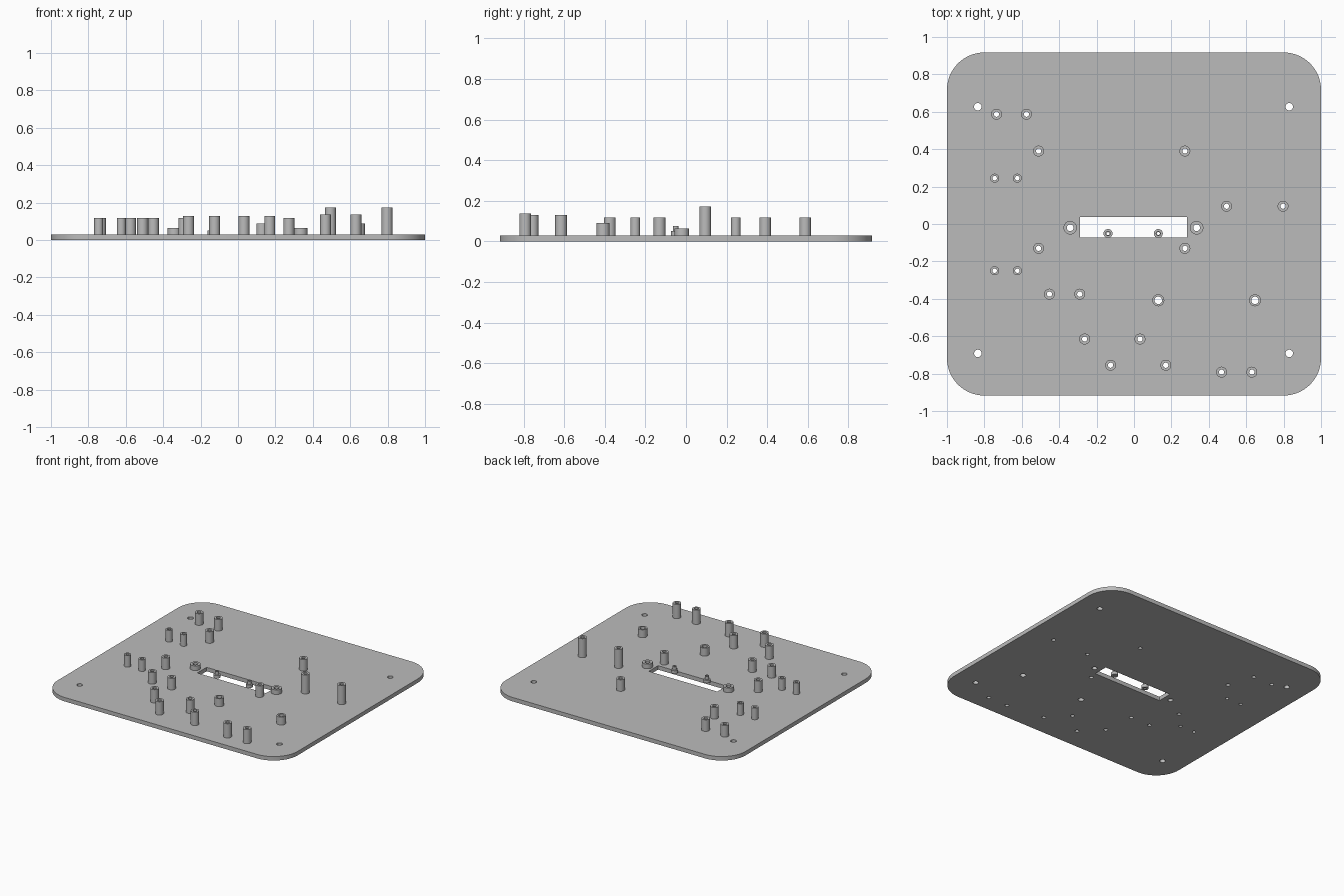
import bpy
from math import sin, cos, pi

cube = bpy.data.objects.get("Cube")
if cube:
    bpy.data.objects.remove(cube, do_unlink=True)

GREY = (0.5, 0.5, 0.5, 1)
mat = bpy.data.materials.new("plain grey")
mat.use_nodes = True
mat.diffuse_color = GREY
mat.node_tree.nodes["Principled BSDF"].inputs["Base Color"].default_value = GREY

THICK = 0.03


def arc(x, y, r, start=0, end=2 * pi, n=32, closed=True):
    steps = n if closed else n + 1
    return [(x + r * cos(start + (end - start) * i / n),
             y + r * sin(start + (end - start) * i / n)) for i in range(steps)]


def rounded_rect(hx, hy, r):
    pts = []
    for k, (sx, sy) in enumerate([(1, 1), (-1, 1), (-1, -1), (1, -1)]):
        pts += arc(sx * (hx - r), sy * (hy - r), r, k * pi / 2, (k + 1) * pi / 2, 16, False)
    return pts


def solid(name, outlines, z0, z1):
    """Extrude a filled flat outline; inner outlines become through holes."""
    curve = bpy.data.curves.new(name, "CURVE")
    curve.dimensions = "2D"
    curve.fill_mode = "BOTH"
    curve.extrude = (z1 - z0) / 2
    for pts in outlines:
        spline = curve.splines.new("POLY")
        spline.points.add(len(pts) - 1)
        for p, (x, y) in zip(spline.points, pts):
            p.co = (x, y, 0, 1)
        spline.use_cyclic_u = True
    obj = bpy.data.objects.new(name, curve)
    bpy.context.collection.objects.link(obj)
    obj.location.z = (z0 + z1) / 2
    bpy.ops.object.select_all(action="DESELECT")
    obj.select_set(True)
    bpy.context.view_layer.objects.active = obj
    bpy.ops.object.convert(target="MESH")
    obj = bpy.context.object
    obj.data.materials.clear()
    obj.data.materials.append(mat)
    bpy.ops.object.shade_smooth_by_angle()
    return obj


# Standoff groups: name, outer radius, hole radius, top height, positions
groups = [
    ("upper_left_standoff", 0.029, 0.014, 0.117, [(-0.735, 0.587), (-0.575, 0.587)]),
    ("board_standoff", 0.029, 0.014, 0.117,
     [(-0.51, 0.39), (0.272, 0.39), (-0.51, -0.13), (0.272, -0.13)]),
    ("small_standoff", 0.024, 0.012, 0.117,
     [(x, y) for x in (-0.745, -0.624) for y in (0.245, -0.25)]),
    ("lower_left_standoff", 0.029, 0.014, 0.117, [(-0.452, -0.375), (-0.29, -0.375)]),
    ("low_standoff", 0.032, 0.02, 0.09, [(0.13, -0.408), (0.647, -0.408)]),
    ("lower_standoff", 0.029, 0.014, 0.13,
     [(-0.264, -0.615), (0.032, -0.615), (-0.125, -0.755), (0.17, -0.755)]),
    ("front_standoff", 0.029, 0.014, 0.137, [(0.468, -0.792), (0.63, -0.792)]),
    ("tall_standoff", 0.029, 0.014, 0.173, [(0.495, 0.095), (0.797, 0.095)]),
    ("slot_side_standoff", 0.036, 0.018, 0.065, [(-0.341, -0.02), (0.335, -0.02)]),
]

# Base plate with slot, corner holes and standoff holes
plate = [rounded_rect(1.0, 0.917, 0.2),
         [(-0.288, -0.073), (0.284, -0.073), (0.284, 0.038), (-0.288, 0.038)]]
for x in (-0.835, 0.83):
    for y in (0.627, -0.692):
        plate.append(arc(x, y, 0.02))
for _, _, hole, _, spots in groups:
    plate += [arc(x, y, hole) for x, y in spots]
solid("base_plate", plate, 0, THICK)

# Hollow standoffs
for name, r, hole, top, spots in groups:
    for i, (x, y) in enumerate(spots):
        solid(f"{name}_{i + 1}", [arc(x, y, r), arc(x, y, hole)], THICK, top)

# Stepped pegs over the slot
for side, x in (("right", -0.139), ("left", 0.13)):
    y = -0.051
    solid(f"peg_collar_{side}", [arc(x, y, 0.024), arc(x, y, 0.008)], THICK, 0.052)
    solid(f"peg_tip_{side}", [arc(x, y, 0.014), arc(x, y, 0.008)], 0.052, 0.077)
